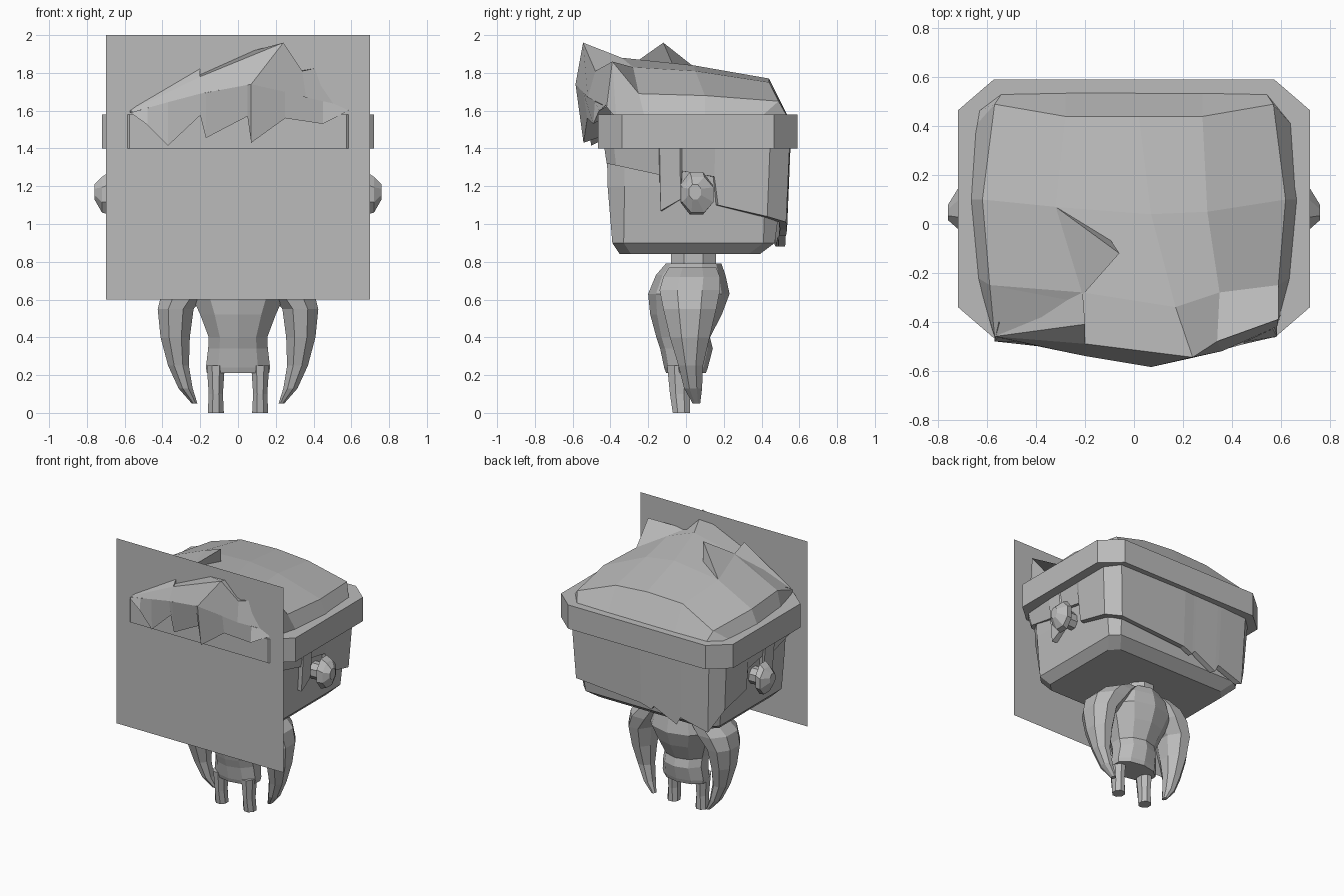
import bpy, bmesh, math
from mathutils import Vector

grey = bpy.data.materials.new("plain grey")
grey.diffuse_color = (0.5, 0.5, 0.5, 1)


def make(name, verts, faces, weld=False):
    bm = bmesh.new()
    vs = [bm.verts.new(v) for v in verts]
    for f in faces:
        bm.faces.new([vs[i] for i in f])
    if weld:
        bmesh.ops.remove_doubles(bm, verts=bm.verts, dist=0.0005)
    bmesh.ops.recalc_face_normals(bm, faces=bm.faces)
    me = bpy.data.meshes.new(name)
    bm.to_mesh(me)
    bm.free()
    me.materials.append(grey)
    ob = bpy.data.objects.new(name, me)
    bpy.context.collection.objects.link(ob)
    return ob


def bridge(rows, closed):
    """Quads between successive rows of equal length."""
    n = len(rows[0])
    last = n if closed else n - 1
    return [(r * n + i, r * n + (i + 1) % n, (r + 1) * n + (i + 1) % n, (r + 1) * n + i)
            for r in range(len(rows) - 1) for i in range(last)]


def loft(name, rows):
    n, k = len(rows[0]), len(rows)
    faces = bridge(rows, True) + [tuple(range(n)), tuple(range((k - 1) * n, k * n))]
    return make(name, [v for row in rows for v in row], faces)


def ring(z, x0, x1, y0, y1, n=8):
    """Horizontal n-sided ring that fills the given extents."""
    c = math.cos(math.pi / n)
    return [((x0 + x1) / 2 + (x1 - x0) / 2 * math.cos(a) / c,
             (y0 + y1) / 2 + (y1 - y0) / 2 * math.sin(a) / c, z)
            for a in (math.tau * (i + 0.5) / n for i in range(n))]


def chamfered(z, x, y0, y1, cx, cy):
    """Rectangle ring with cut corners."""
    return [(x - cx, y0, z), (x, y0 + cy, z), (x, y1 - cy, z), (x - cx, y1, z),
            (cx - x, y1, z), (-x, y1 - cy, z), (-x, y0 + cy, z), (cx - x, y0, z)]


# front panel
make("front_panel", [(-.7, -.456, .6), (.7, -.456, .6), (.7, -.456, 2), (-.7, -.456, 2)],
     [(0, 1, 2, 3)])

# head block and headband
loft("head", [chamfered(.84, .51, -.35, .39, .06, .06), chamfered(.90, .57, -.39, .47, .06, .06),
              chamfered(1.2, .60, -.415, .51, .06, .09), chamfered(1.45, .61, -.42, .52, .06, .09)])
loft("headband", [chamfered(z, .72, -.465, .59, .145, .125) for z in (1.4, 1.58)])

# lower hair wrapped round the head: (x, y, lower edge height)
half = [(.57, -.42, 1.32), (.61, -.37, 1.31), (.625, -.14, 1.26), (.625, -.135, 1.07),
        (.625, -.03, 1.13), (.625, -.02, 1.28), (.625, .15, 1.25), (.625, .17, 1.10),
        (.625, .43, 1.04)]
path = half + [(.55, .53, 1.01), (0, .535, .97), (-.08, .53, .94), (-.1, .53, .97),
               (-.29, .525, .88), (-.32, .525, .94), (-.54, .51, .88)]
path += [(-x, y, z) for x, y, z in reversed(half)]
top = [(x * 1.04, y * 1.035, 1.42) for x, y, z in path]
inner = [(x * .94, y * .93, z) for x, y, z in path]
inner_top = [(x * .94, y * .93, 1.42) for x, y, z in path]
rows = [top, path, inner, inner_top]
make("lower_hair", [v for r in rows for v in r], bridge(rows, True))

# crown hair: rows from back to front fringe ridge
rows = [
    [(-.64, .46, 1.57), (-.54, .535, 1.57), (-.28, .54, 1.57), (0, .54, 1.57),
     (.28, .54, 1.57), (.54, .535, 1.57), (.64, .46, 1.57)],
    [(-.65, .40, 1.57), (-.57, .49, 1.65), (-.28, .44, 1.76), (.02, .44, 1.77),
     (.28, .44, 1.75), (.57, .49, 1.65), (.65, .40, 1.57)],
    [(-.67, .10, 1.57), (-.62, .10, 1.68), (-.32, .07, 1.81), (.07, .04, 1.84),
     (.30, .05, 1.81), (.62, .10, 1.68), (.67, .10, 1.57)],
    [(-.64, -.22, 1.57), (-.59, -.25, 1.68), (-.21, -.28, 1.84), (.17, -.34, 1.88),
     (.35, -.28, 1.83), (.59, -.25, 1.69), (.64, -.22, 1.57)],
    [(-.59, -.40, 1.57), (-.57, -.46, 1.60), (-.20, -.49, 1.78), (.24, -.545, 1.96),
     (.34, -.48, 1.81), (.59, -.39, 1.86), (.60, -.37, 1.57)],
    [(-.59, -.40, 1.56), (-.57, -.46, 1.59), (-.20, -.54, 1.69), (.07, -.585, 1.74),
     (.36, -.52, 1.67), (.585, -.42, 1.62), (.60, -.37, 1.56)],
]
make("crown_hair", [v for r in rows for v in r], bridge(rows, False))

# jagged fringe hanging from the ridge
ridge = [(-.57, -.46, 1.59), (-.48, -.48, 1.614), (-.37, -.505, 1.645), (-.20, -.54, 1.69),
         (-.17, -.545, 1.695), (.05, -.58, 1.737), (.07, -.585, 1.74), (.25, -.545, 1.70),
         (.45, -.482, 1.65), (.585, -.42, 1.62)]
drop = [1.59, 1.525, 1.415, 1.575, 1.455, 1.57, 1.43, 1.56, 1.53, 1.60]
tips = [(x, y * .5 - .25, z) for (x, y, _), z in zip(ridge, drop)]
under = [(x * .97, -.40, z + .05) for x, y, z in tips]
rows = [ridge, tips, under]
make("fringe", [v for r in rows for v in r], bridge(rows, False))

# hair spikes on the crown and the left of the fringe
make("crown_spike", [(-.32, .07, 1.81), (-.21, -.29, 1.84), (-.06, -.12, 1.96), (-.10, -.06, 1.82)],
     [(0, 1, 2), (1, 3, 2), (3, 0, 2)])
make("fringe_spike", [(-.57, -.46, 1.60), (-.2, -.49, 1.78), (-.2, -.41, 1.88),
                      (-.21, -.28, 1.845), (-.59, -.25, 1.68)],
     [(0, 1, 2), (0, 2, 3), (0, 3, 4), (1, 3, 2)])

# neck and torso: (height, half width, front, back)
torso = [(.21, .165, -.10, .10), (.24, .17, -.11, .11), (.34, .158, -.13, .135),
         (.40, .155, -.15, .12), (.52, .20, -.18, .18), (.63, .25, -.19, .22),
         (.73, .22, -.15, .20), (.79, .14, -.10, .18)]
loft("torso", [ring(z, -w, w, a, b, 10) for z, w, a, b in torso])
loft("neck", [ring(z, -.1, .1, -.08, .16) for z in (.77, .87)])

# paired parts: (height, inner, outer, front, back)
arm = [(.77, .08, .22, -.09, .16), (.72, .11, .33, -.12, .18), (.65, .15, .40, -.14, .18),
       (.55, .235, .425, -.12, .16), (.40, .255, .41, -.085, .125), (.25, .26, .37, -.04, .09),
       (.13, .24, .315, -.01, .085), (.05, .215, .245, .035, .075)]
leg = [(.25, .07, .165, -.10, .03), (.10, .08, .155, -.085, .02), (0, .075, .16, -.07, .02)]
# ear sections: (x, y front, y back, z low, z high)
ear = [(.58, .0, .10, 1.10, 1.22), (.67, .0, .10, 1.10, 1.22), (.68, -.03, .14, 1.05, 1.275),
       (.72, -.02, .145, 1.06, 1.25), (.76, .015, .08, 1.13, 1.21)]
for side, s in (("right", 1), ("left", -1)):
    for part, data in (("arm", arm), ("leg", leg)):
        loft(f"{side}_{part}", [[(s * x, y, z) for x, y, z in ring(*d)] for d in data])
    loft(f"{side}_ear", [[(s * x, y, z) for y, z, _ in ring(0, *d)] for x, *d in ear])
